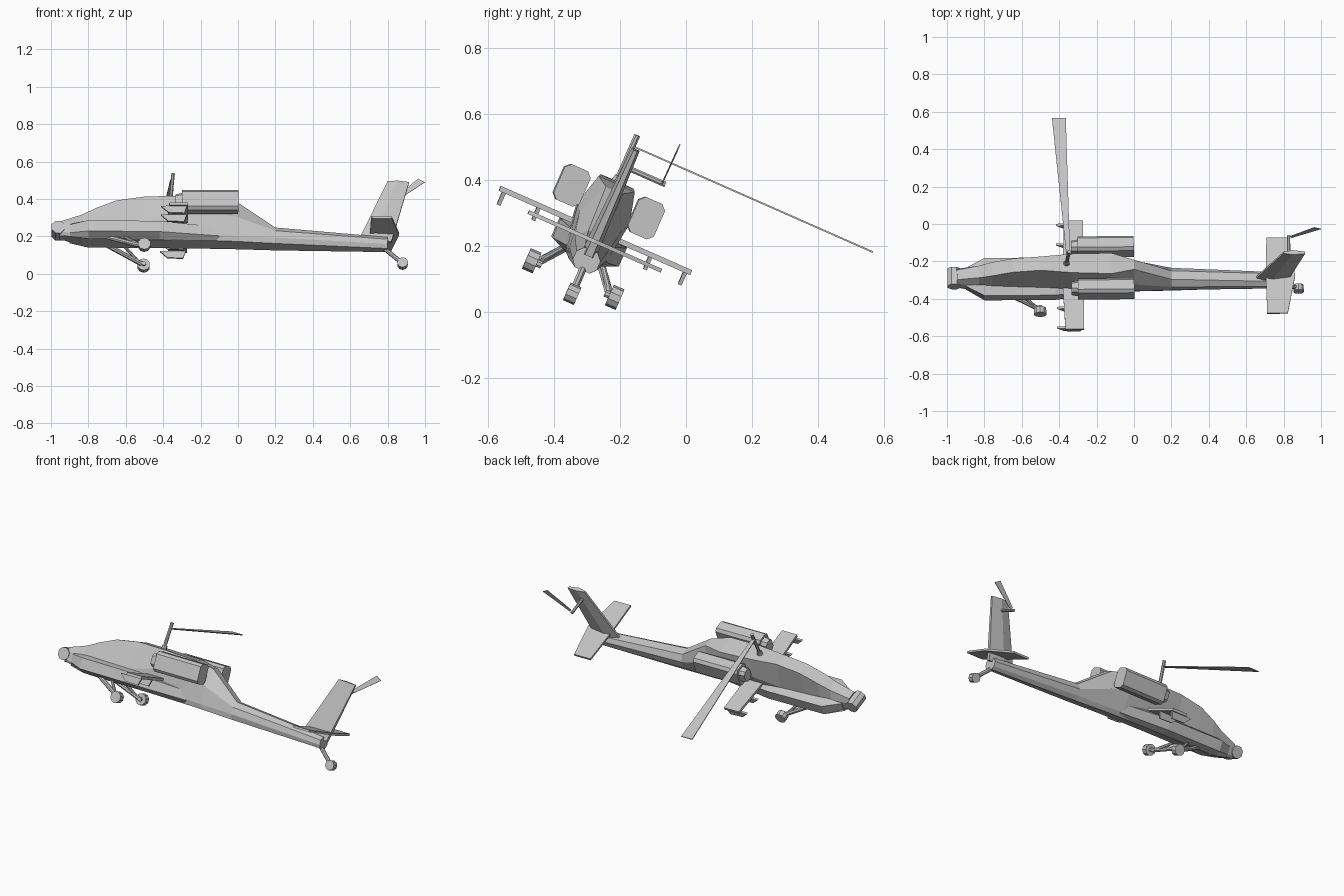
import bpy, bmesh, math
from mathutils import Matrix, Vector

if "Cube" in bpy.data.objects:
    bpy.data.objects.remove(bpy.data.objects["Cube"])

grey = bpy.data.materials.new("light_grey")
grey.diffuse_color = (0.55, 0.55, 0.55, 1)
grey.use_nodes = True
grey.node_tree.nodes["Principled BSDF"].inputs["Base Color"].default_value = grey.diffuse_color

# Parts are built upright (x along body, u sideways, v up), then the craft is rolled
POSE = (Matrix.Translation((0, -0.385, 0)) @ Matrix.Rotation(math.radians(-23.8), 4, 'X')
        @ Matrix.Translation((0, 0.005, 0)) @ Matrix.Rotation(0.011, 4, 'Z'))


def finish(name, bm):
    bmesh.ops.recalc_face_normals(bm, faces=bm.faces)
    bm.transform(POSE)
    me = bpy.data.meshes.new(name)
    bm.to_mesh(me)
    bm.free()
    me.materials.append(grey)
    ob = bpy.data.objects.new(name, me)
    bpy.context.scene.collection.objects.link(ob)
    return ob


def loft(name, rings):
    """Skin a list of equal-length closed rings and cap the ends."""
    bm = bmesh.new()
    vs = [[bm.verts.new(p) for p in r] for r in rings]
    n = len(vs[0])
    for a, b in zip(vs, vs[1:]):
        for i in range(n):
            j = (i + 1) % n
            bm.faces.new((a[i], a[j], b[j], b[i]))
    bm.faces.new(vs[0])
    bm.faces.new(vs[-1])
    return finish(name, bm)


def hull(name, stations):
    """Each station: x, then half-section (width, height) pairs from bottom to top."""
    rings = []
    for x, *s in stations:
        half = list(zip(s[::2], s[1::2]))
        rings.append([(x, w, v) for w, v in half] + [(x, -w, v) for w, v in reversed(half)])
    return loft(name, rings)


def rod(name, a, b, r, sides=8, r2=None):
    a, b = Vector(a), Vector(b)
    q = (b - a).to_track_quat('Z', 'Y')
    step = 2 * math.pi / sides

    def ring(c, rad):
        return [c + q @ Vector((rad * math.cos((i + .5) * step), rad * math.sin((i + .5) * step), 0))
                for i in range(sides)]
    return loft(name, [ring(a, r), ring(b, r if r2 is None else r2)])


def block(name, x0, x1, u, v0, v1, c, shrink=0.0):
    """Chamfered box running along x; u is a (low, high) pair."""
    def ring(x, s):
        a, b, lo, hi = u[0] + s, u[1] - s, v0 + s, v1 - s
        return [(x, a + c, lo), (x, b - c, lo), (x, b, lo + c), (x, b, hi - c),
                (x, b - c, hi), (x, a + c, hi), (x, a, hi - c), (x, a, lo + c)]
    return loft(name, [ring(x0, shrink), ring(x1, 0)])


# Fuselage and tail boom
hull("fuselage", [
    (-.945, .030, .210, .045, .225, .045, .270, .028, .293),
    (-.83, .050, .182, .055, .200, .055, .270, .035, .330),
    (-.76, .052, .176, .062, .200, .062, .270, .040, .365),
    (-.65, .052, .175, .066, .200, .066, .270, .040, .410),
    (-.50, .052, .175, .068, .200, .070, .275, .040, .433),
    (-.33, .054, .174, .070, .200, .085, .320, .055, .432),
    (-.12, .054, .171, .068, .200, .085, .330, .060, .425),
    (.00, .052, .168, .062, .195, .070, .300, .028, .405),
    (.20, .046, .160, .056, .190, .056, .230, .025, .262),
    (.80, .024, .143, .040, .162, .040, .190, .022, .210)])

# Side fairings along the lower body
hull("cheek_fairing", [
    (-.90, .045, .196, .052, .215, .052, .262, .04, .270),
    (-.80, .060, .178, .110, .200, .110, .263, .06, .278),
    (-.42, .060, .176, .110, .198, .110, .260, .06, .278),
    (-.10, .052, .172, .066, .194, .068, .245, .05, .262)])

# Nose sensor turret and its neck
rod("nose_turret", (-.962, -.05, .25), (-.962, .05, .25), .038)
block("turret_neck", -.955, -.90, (-.04, .04), .205, .285, .012)

# Mast with the single main blade
rod("rotor_mast", (-.362, 0, .42), (-.347, 0, .585), .010)
rod("mast_base", (-.362, 0, .41), (-.358, 0, .45), .022, r2=.014)


def slab(name, outline, axis, lo, hi):
    """Thin plate from an outline, extruded along u (axis 1) or v (axis 2)."""
    def ring(t):
        return [(x, t, s) if axis == 1 else (x, s, t) for x, s in outline]
    return loft(name, [ring(lo), ring(hi)])


slab("main_rotor_blade", [(-.362, 0), (-.43, .797), (-.356, .797), (-.342, 0)], 2, .547, .552)

# Tail fin, thicker at its foot
FIN = [(.64, .19, .006), (.72, .19, .024), (.82, .19, .012)]
TIP = [(.80, .545, .005), (.85, .545, .013), (.915, .540, .006)]
loft("tail_fin", [[(x, t, v) for x, v, t in row] + [(x, -t, v) for x, v, t in reversed(row)]
                  for row in (FIN, TIP)])

# Horizontal tail plane
slab("tail_plane", [(.71, -.22), (.82, -.22), (.862, 0), (.82, .22), (.71, .22), (.705, 0)],
     2, .233, .245)

# Tail rotor shaft and single blade
rod("tail_rotor_shaft", (.828, 0, .483), (.828, .125, .483), .009)
slab("tail_rotor_blade", [(.835, .497), (.965, .612), (1.0, .592), (.845, .481)], 1, .113, .117)

# Stub wing
slab("stub_wing", [(-.37, -.317), (-.27, -.317), (-.27, .317), (-.37, .317), (-.385, 0)],
     2, .262, .278)

# Tail wheel
rod("tail_wheel_strut", (.77, 0, .165), (.88, 0, .066), .012)
rod("tail_wheel", (.88, -.018, .066), (.88, .018, .066), .029, 10)

for s, side in ((-1, "left"), (1, "right")):
    # Engine pods with intakes
    u = sorted((s * .08, s * .166))
    block(side + "_engine", -.30, 0, u, .308, .425, .016)
    u = sorted((s * .085, s * .155))
    block(side + "_engine_intake", -.335, -.295, u, .325, .412, .016, .006)
    # Weapon pylons below the wing
    for i, w in enumerate((.185, .300)):
        slab(f"{side}_pylon_{i + 1}", [(-.415, .262), (-.375, .225), (-.29, .222), (-.275, .266)],
             1, s * w - .006, s * w + .006)
    # Main landing gear
    rod(side + "_gear_leg", (-.70, s * .055, .19), (-.515, s * .12, .110), .013)
    rod(side + "_gear_shock", (-.61, s * .06, .19), (-.53, s * .115, .118), .009)
    rod(side + "_gear_axle", (-.503, s * .105, .108), (-.503, s * .14, .108), .012)
    rod(side + "_main_wheel", (-.503, s * .120, .108), (-.503, s * .155, .108), .034, 10)
